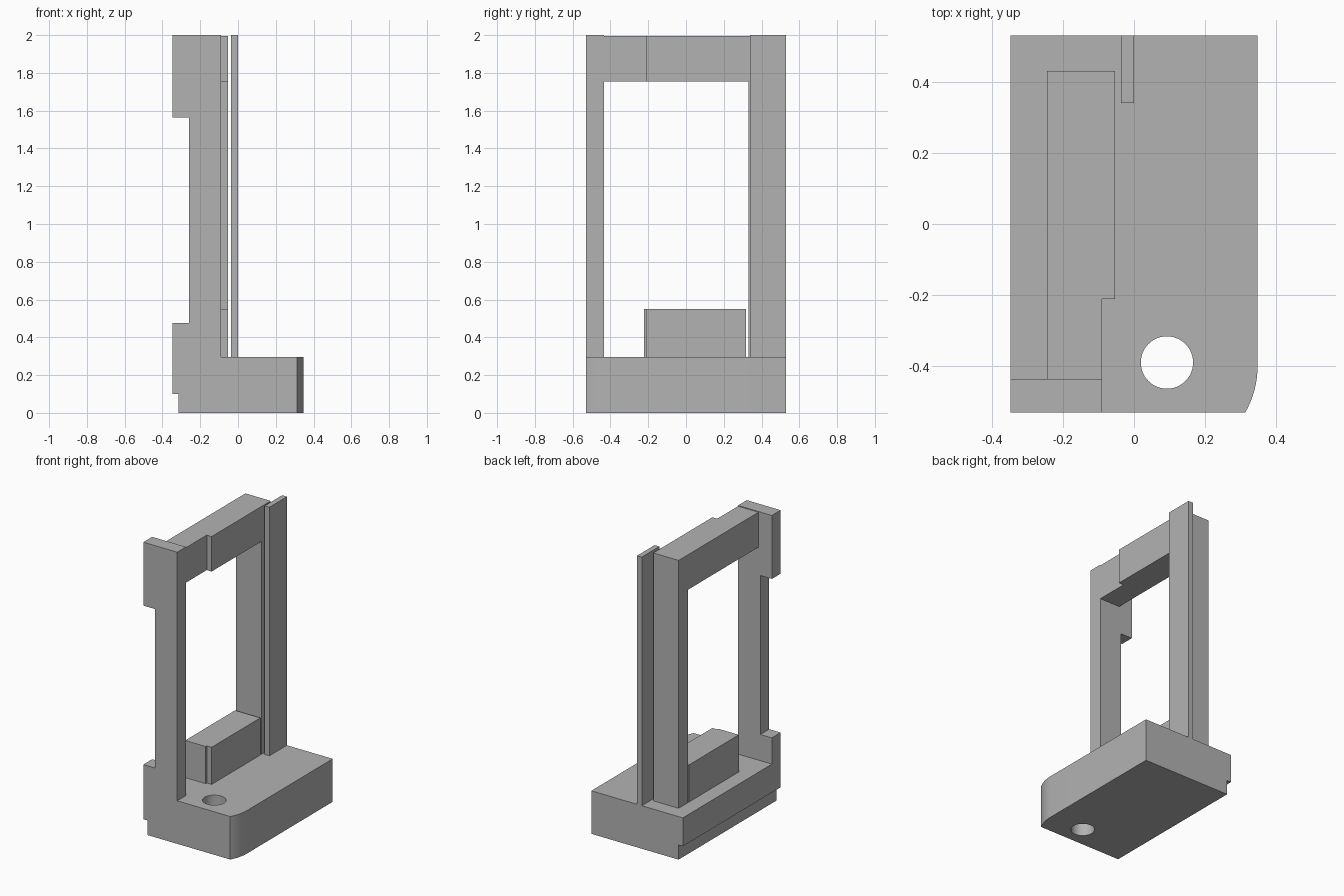
import bpy, bmesh, math
from mathutils import Vector

cube = bpy.data.objects.get("Cube")
if cube:
    bpy.data.objects.remove(cube, do_unlink=True)

grey = bpy.data.materials.new("plain grey")
grey.use_nodes = True
grey.diffuse_color = (0.45, 0.45, 0.45, 1)
grey.node_tree.nodes["Principled BSDF"].inputs["Base Color"].default_value = (0.45, 0.45, 0.45, 1)


def prism(name, profile, start, end, axis="z"):
    """Extrude a profile: (x, y) along z, or (x, z) along y."""
    place = (lambda a, b: (a, b, start)) if axis == "z" else (lambda a, b: (a, start, b))
    shift = Vector((0, 0, end - start)) if axis == "z" else Vector((0, end - start, 0))
    bm = bmesh.new()
    face = bm.faces.new([bm.verts.new(place(a, b)) for a, b in profile])
    grown = bmesh.ops.extrude_face_region(bm, geom=[face])["geom"]
    bmesh.ops.translate(bm, vec=shift, verts=[g for g in grown if isinstance(g, bmesh.types.BMVert)])
    bmesh.ops.recalc_face_normals(bm, faces=bm.faces)
    mesh = bpy.data.meshes.new(name)
    bm.to_mesh(mesh)
    bm.free()
    mesh.materials.append(grey)
    obj = bpy.data.objects.new(name, mesh)
    bpy.context.collection.objects.link(obj)
    return obj


def rect(a0, a1, b0, b1):
    return [(a0, b0), (a1, b0), (a1, b1), (a0, b1)]


def cut(obj, cutter):
    bpy.context.view_layer.objects.active = obj
    mod = obj.modifiers.new("cut", "BOOLEAN")
    mod.operation, mod.solver, mod.object = "DIFFERENCE", "EXACT", cutter
    bpy.ops.object.modifier_apply(modifier=mod.name)
    bpy.data.objects.remove(cutter, do_unlink=True)


LEFT, RIGHT, FRONT, BACK = -0.347, 0.347, -0.53, 0.53
BASE_TOP, TOP, BEAM_TOP = 0.295, 2.0, 1.995
INNER, STEP, OUTER = -0.245, -0.09, -0.053   # x planes shared by beam, block and post

# Base with one shallow rounded corner
radius = 0.26
sweep = math.asin(0.13 / radius)
corner = [(RIGHT - radius + radius * math.cos(t), FRONT + 0.13 - radius * math.sin(t))
          for t in (sweep * (1 - i / 8) for i in range(9))]
base = prism("base", [(LEFT, FRONT)] + corner + [(RIGHT, BACK), (LEFT, BACK)], 0, BASE_TOP)

# Through hole and undercut along the right edge
hole = [(0.0925 + 0.0735 * math.cos(math.tau * i / 48),
         -0.389 + 0.0735 * math.sin(math.tau * i / 48)) for i in range(48)]
cut(base, prism("hole_cutter", hole, -0.1, 0.5))
cut(base, prism("undercut_cutter", rect(LEFT - 0.1, -0.315, -0.1, 0.1), -0.7, 0.7, "y"))
bpy.ops.object.select_all(action="DESELECT")
base.select_set(True)
bpy.context.view_layer.objects.active = base
bpy.ops.object.shade_smooth_by_angle(angle=math.radians(25))

# Front post, notched on its outer side
prism("front_post", [(LEFT, BASE_TOP), (STEP, BASE_TOP), (STEP, TOP), (LEFT, TOP),
                     (LEFT, 1.565), (-0.26, 1.565), (-0.26, 0.475), (LEFT, 0.475)],
      FRONT, -0.435, "y")

# Back post and the thin fin beside it
prism("back_post", rect(INNER, OUTER, 0.33, 0.43), BASE_TOP, BEAM_TOP)
prism("back_fin", rect(-0.036, 0, 0.34, BACK), BASE_TOP, TOP)


# Top beam and lower block share a stepped outline
def stepped(front, back):
    return [(INNER, front), (STEP, front), (STEP, -0.21), (OUTER, -0.21), (OUTER, back), (INNER, back)]


prism("top_beam", stepped(-0.435, 0.33), 1.755, BEAM_TOP)
prism("lower_block", stepped(-0.222, 0.318), BASE_TOP, 0.55)
